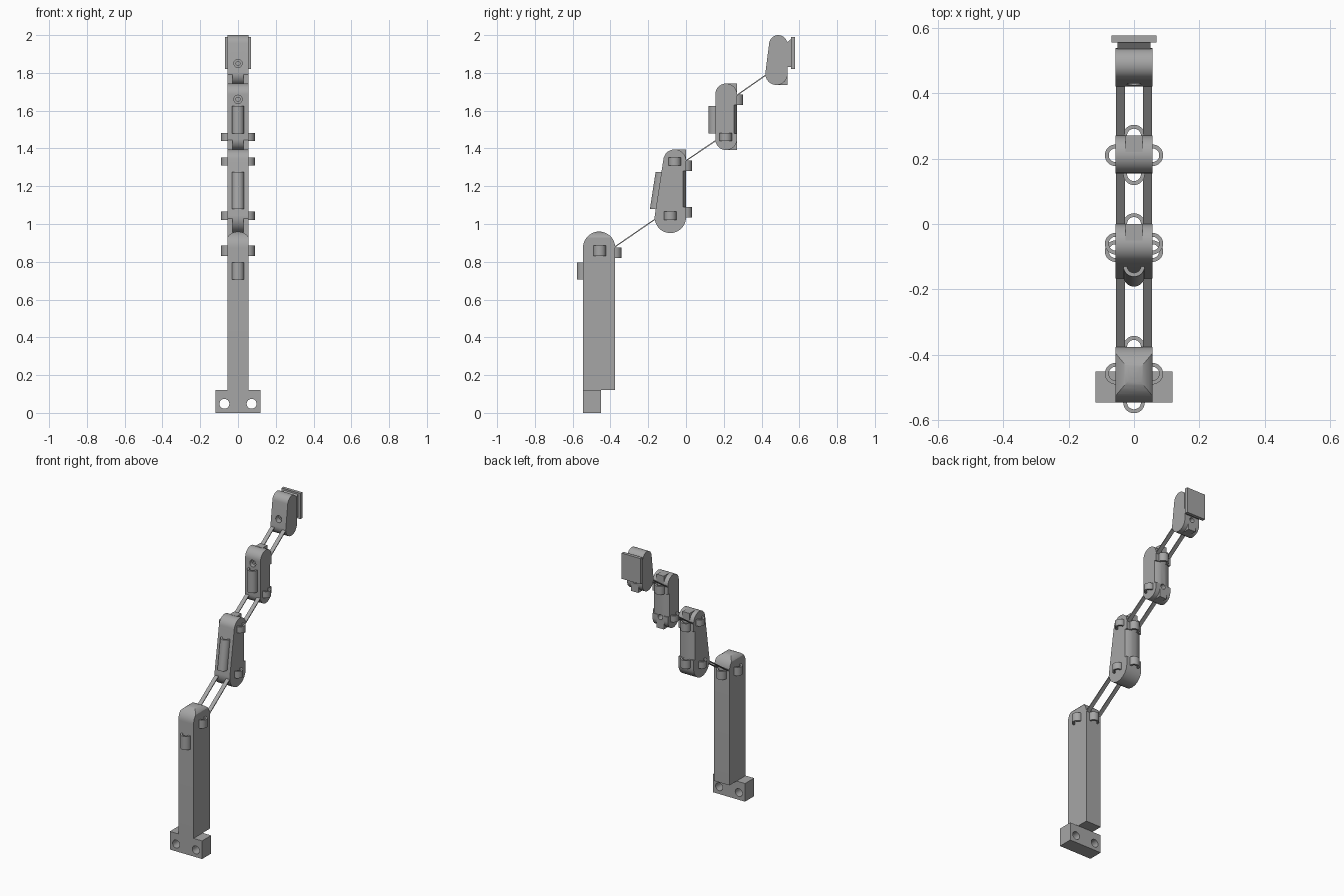
import bpy, bmesh, math
from mathutils import Vector
from mathutils.geometry import convex_hull_2d

cube = bpy.data.objects.get("Cube")
if cube:
    bpy.data.objects.remove(cube, do_unlink=True)

grey = bpy.data.materials.new("plain grey")
grey.use_nodes = True
grey.diffuse_color = (0.38, 0.38, 0.38, 1)
grey.node_tree.nodes["Principled BSDF"].inputs["Base Color"].default_value = grey.diffuse_color

HALF = 0.056   # half width of the arm
RING = 0.033   # outer radius of the cord guides


def make(name, bm):
    bmesh.ops.recalc_face_normals(bm, faces=bm.faces)
    mesh = bpy.data.meshes.new(name)
    bm.to_mesh(mesh)
    bm.free()
    mesh.materials.append(grey)
    obj = bpy.data.objects.new(name, mesh)
    bpy.context.collection.objects.link(obj)
    return obj


def prism(name, profile, axis, lo, hi):
    """Extrude a 2D profile along one axis."""
    place = {"x": lambda a, b, t: (t, a, b),
             "y": lambda a, b, t: (a, t, b),
             "z": lambda a, b, t: (a, b, t)}[axis]
    bm = bmesh.new()
    face = bm.faces.new([bm.verts.new(place(a, b, lo)) for a, b in profile])
    out = bmesh.ops.extrude_face_region(bm, geom=[face])
    move = Vector(place(0, 0, hi - lo))
    bmesh.ops.translate(bm, vec=move, verts=[v for v in out["geom"] if isinstance(v, bmesh.types.BMVert)])
    return make(name, bm)


def rect(a0, a1, b0, b1):
    return [(a0, b0), (a1, b0), (a1, b1), (a0, b1)]


def circle(a, b, r, n=48):
    return [(a + r * math.cos(math.tau * i / n), b + r * math.sin(math.tau * i / n)) for i in range(n)]


def hull(points):
    return [points[i] for i in convex_hull_2d([Vector(p) for p in points])]


def boolean(obj, cutter, operation="DIFFERENCE"):
    mod = obj.modifiers.new("cut", "BOOLEAN")
    mod.operation, mod.object, mod.solver = operation, cutter, "EXACT"
    bpy.context.view_layer.objects.active = obj
    bpy.ops.object.modifier_apply(modifier=mod.name)
    bpy.data.objects.remove(cutter, do_unlink=True)


def tube(name, x, y, z0, z1, lean=0.0):
    """Upright cord guide; lean shifts its top in y."""
    bm = bmesh.new()
    n = 32
    loops = []
    for r, z, dy in ((RING, z0, 0), (RING, z1, lean), (RING * 0.64, z1, lean), (RING * 0.64, z0, 0)):
        loops.append([bm.verts.new((x + a, y + dy + b, z)) for a, b in circle(0, 0, r, n)])
    for k in range(4):
        p, q = loops[k], loops[(k + 1) % 4]
        for i in range(n):
            j = (i + 1) % n
            bm.faces.new((p[i], p[j], q[j], q[i]))
    return make(name, bm)


def side_guides(name, y, z0, z1):
    for side, x in (("left", HALF), ("right", -HALF)):
        tube(f"{name}_{side}", x, y, z0, z1)


def round_back(body, back, z0, z1):
    """Bow the middle of the back face across its width."""
    arc = [(HALF * t / 8, back + 0.001 - 0.016 * (t / 8) ** 2) for t in range(-9, 10)]
    end = arc[-1][0]
    boolean(body, prism("cutter", arc + [(end, back + 0.03), (-end, back + 0.03)], "z", z0, z1))


def bore(body, z, r, y0, y1, x=0.0):
    boolean(body, prism("cutter", circle(x, z, r, 32), "y", y0, y1))


def strap(name, start, end):
    d = (Vector(end) - Vector(start)).normalized()
    n = Vector((-d.y, d.x)) * 0.003
    s, e = Vector(start) - d * 0.03, Vector(end) + d * 0.03
    for side, lo, hi in (("left", 0.028, 0.0545), ("right", -0.0545, -0.028)):
        prism(f"{name}_{side}", [tuple(p) for p in (s - n, e - n, e + n, s + n)], "x", lo, hi)


def tab(name, back, z0, z1):
    prism(name, rect(back - 0.05, back, z0, z1), "x", -0.026, 0.026)


# Palm post with a crowned top
post = prism("post", hull(circle(-0.46, 0.875, 0.085) + rect(-0.545, -0.375, 0.12, 0.3)), "x", -HALF, HALF)
crown = hull(circle(0, 0.893, 0.067, 64) + rect(-0.067, 0.067, 0, 0.5))
boolean(post, prism("cutter", crown, "y", -0.7, -0.2), "INTERSECT")
tube("post_front_guide", 0, -0.545, 0.705, 0.795)
tube("post_back_guide", 0, -0.375, 0.82, 0.875)
side_guides("post_side_guide", -0.457, 0.83, 0.885)

# Mounting foot with two screw holes
foot = prism("mounting_foot", rect(-0.118, 0.118, 0, 0.12), "y", -0.545, -0.45)
for x in (-0.072, 0.072):
    bore(foot, 0.048, 0.026, -0.6, -0.4, x)

# Lower segment
lower = prism("lower_segment", hull(circle(-0.083, 1.035, 0.083) + circle(-0.06, 1.335, 0.06)), "x", -HALF, HALF)
round_back(lower, 0, 1.09, 1.28)
tab("lower_segment_tab", 0, 1.335, 1.395)
tube("lower_front_guide", 0, -0.158, 1.08, 1.275, 0.03)
for z in (1.035, 1.28):
    tube("lower_back_guide", 0, 0, z, z + 0.055)
side_guides("lower_bottom_guide", -0.083, 1.02, 1.065)
side_guides("lower_top_guide", -0.06, 1.31, 1.352)

# Middle segment
middle = prism("middle_segment", hull(circle(0.2125, 1.449, 0.0575) + circle(0.2125, 1.686, 0.0575)), "x", -HALF, HALF)
round_back(middle, 0.27, 1.48, 1.63)
bore(middle, 1.66, 0.022, 0.13, 0.18)
bore(middle, 1.66, 0.011, 0.17, 0.23)
bore(middle, 1.468, 0.017, 0.23, 0.3)
tab("middle_top_tab", 0.27, 1.69, 1.745)
tab("middle_bottom_tab", 0.27, 1.392, 1.445)
tube("middle_front_guide", 0, 0.152, 1.48, 1.625)
tube("middle_back_guide", 0, 0.27, 1.63, 1.685)
side_guides("middle_side_guide", 0.21, 1.44, 1.482)

# Tip segment with its pad
tip = prism("tip_segment", hull(circle(0.479, 1.795, 0.059) + circle(0.488, 1.952, 0.048)), "x", -HALF, HALF)
bore(tip, 1.85, 0.022, 0.39, 0.46)
bore(tip, 1.85, 0.011, 0.45, 0.5)
bore(tip, 1.807, 0.016, 0.5, 0.6)
tab("tip_tab", 0.537, 1.736, 1.787)
prism("pad_mount", [(0.52, 1.83), (0.557, 1.83), (0.557, 1.98), (0.52, 1.95)], "x", -0.05, 0.05)
prism("finger_pad", rect(0.555, 0.576, 1.82, 1.99), "x", -0.069, 0.069)

# Flexible straps joining the segments
strap("lower_strap", (-0.375, 0.88), (-0.16, 1.028))
strap("middle_strap", (0.0, 1.335), (0.155, 1.44))
strap("upper_strap", (0.27, 1.682), (0.425, 1.79))

# Smooth curved surfaces, keep hard edges
bpy.ops.object.select_all(action="DESELECT")
for obj in bpy.context.collection.objects:
    if obj.type == "MESH":
        obj.select_set(True)
bpy.context.view_layer.objects.active = post
bpy.ops.object.shade_smooth_by_angle(angle=math.radians(30))
